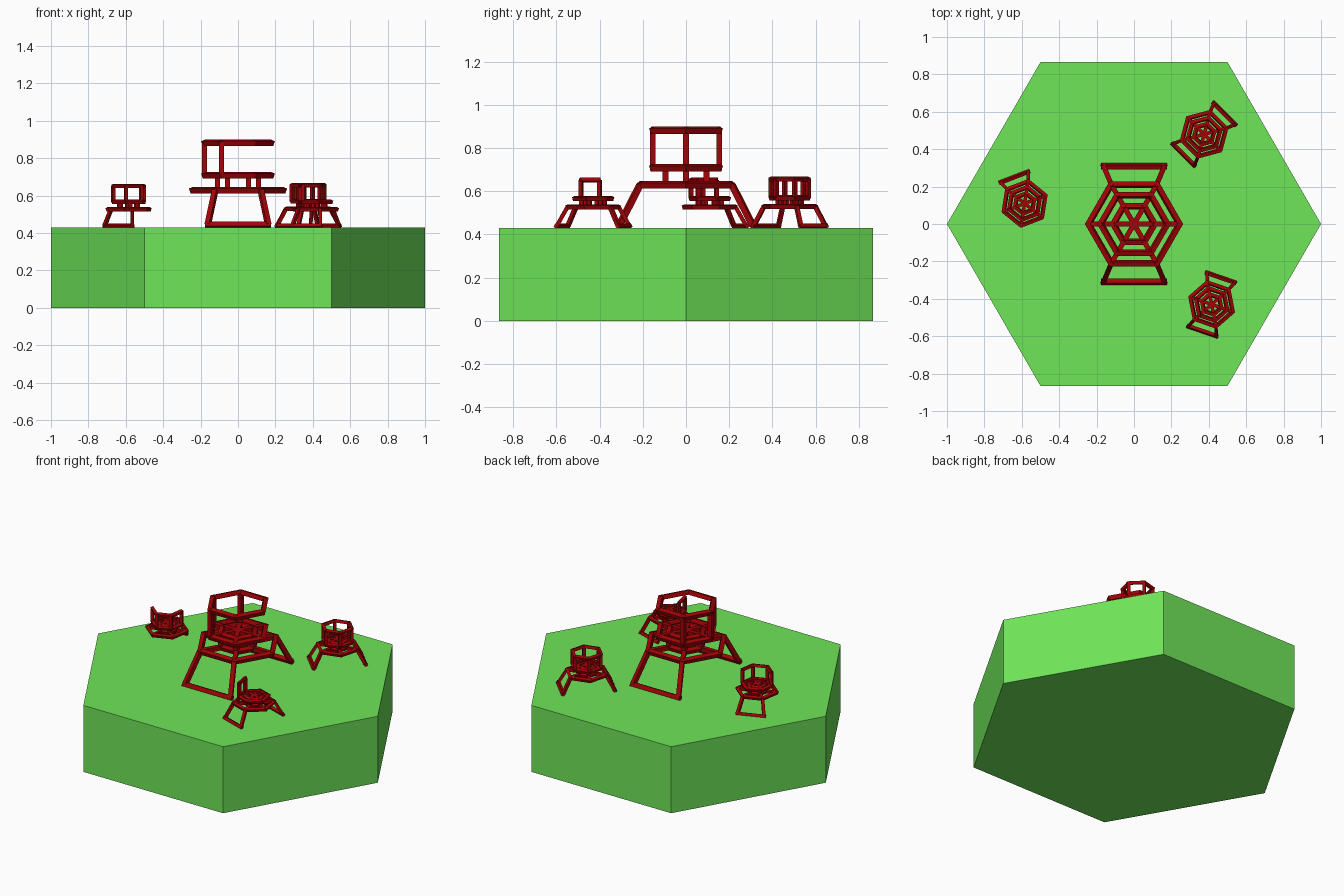
import bpy, bmesh
from math import radians, cos, sin
from mathutils import Vector, Matrix

cube = bpy.data.objects.get("Cube")
if cube:
    bpy.data.objects.remove(cube, do_unlink=True)


def material(name, rgb):
    m = bpy.data.materials.new(name)
    m.use_nodes = True
    m.diffuse_color = (*rgb, 1)
    m.node_tree.nodes["Principled BSDF"].inputs["Base Color"].default_value = (*rgb, 1)
    return m


GREEN = material("grass green", (0.16, 0.79, 0.1))
RED = material("dark red", (0.36, 0.001, 0.002))
GROUND = 0.43


def finish(bm, name, mat):
    mesh = bpy.data.meshes.new(name)
    bm.to_mesh(mesh)
    bm.free()
    mesh.materials.append(mat)
    obj = bpy.data.objects.new(name, mesh)
    bpy.context.collection.objects.link(obj)
    return obj


def corner(i, r, z):
    a = radians(60 * i)
    return Vector((r * cos(a), r * sin(a), z))


def beam(bm, a, b, t, extend=0.0, roll=0):
    """Square bar from a to b, rolled about its length, overlapping at the ends."""
    d = b - a
    x = d.normalized()
    up = Vector((0, 0, 1)) if abs(x.z) < 0.95 else Vector((1, 0, 0))
    y = up.cross(x).normalized()
    rot = Matrix((x, y, x.cross(y))).transposed().to_4x4()
    rot = rot @ Matrix.Rotation(radians(roll), 4, "X")
    size = Matrix.Diagonal((d.length + 2 * extend * t, t, t, 1))
    bmesh.ops.create_cube(bm, size=1, matrix=Matrix.Translation((a + b) / 2) @ rot @ size)


def ring(bm, r, z, t, edges=range(6)):
    """Hexagon of bars whose outer sides lean inward at the bottom."""
    for i in edges:
        beam(bm, corner(i, r, z), corner(i + 1, r, z), t, 0.29, 20)


def spokes(bm, r, z, t):
    for i in range(3):
        beam(bm, corner(i, r, z), corner(i + 3, r, z), t)


def posts(bm, r, z0, z1, t, which=range(6)):
    for i in which:
        beam(bm, corner(i, r, z0), corner(i, r, z1), t)


def seat_frame(name, place, turn, scale, t, back_posts, back_edges, leg_sides):
    """Web-like seat on splayed legs, with a railing around part of it."""
    def part(label, build):
        bm = bmesh.new()
        build(bm)
        obj = finish(bm, f"{name}_{label}", RED)
        obj.location = (*place, GROUND)
        obj.rotation_euler.z = radians(turn)
        obj.scale = (scale,) * 3

    # Lower web
    def platform(bm):
        ring(bm, 0.243, 0.2, t)
        ring(bm, 0.11, 0.2, t)
        spokes(bm, 0.243, 0.2, t)

    # Upper web carried on short posts
    def seat(bm):
        posts(bm, 0.11, 0.2, 0.28, t)
        ring(bm, 0.11, 0.28, t)
        ring(bm, 0.178, 0.28, t)
        spokes(bm, 0.178, 0.28, t)

    def railing(bm):
        posts(bm, 0.178, 0.28, 0.453, t, back_posts)
        ring(bm, 0.178, 0.453, t, back_edges)

    # Splayed legs joined by a foot bar
    def legs(bm):
        for s in leg_sides:
            feet = [Vector((x, s * 0.308, t / 2)) for x in (s * 0.162, -s * 0.162)]
            for f in feet:
                top = Vector((0.122 if f.x > 0 else -0.122, s * 0.213, 0.2))
                beam(bm, top, f, t)
            beam(bm, feet[0], feet[1], t, 0.5, -25)

    for label, build in (("platform", platform), ("seat", seat),
                         ("railing", railing), ("legs", legs)):
        part(label, build)


# Hexagonal ground slab
bm = bmesh.new()
bottom = bm.faces.new([bm.verts.new(corner(i, 1, 0)) for i in range(6)])
top = bmesh.ops.extrude_face_region(bm, geom=[bottom])["geom"]
bmesh.ops.translate(bm, vec=(0, 0, GROUND),
                    verts=[v for v in top if isinstance(v, bmesh.types.BMVert)])
bmesh.ops.recalc_face_normals(bm, faces=bm.faces)
finish(bm, "ground_slab", GREEN)

# Large centre frame and three small ones around it
seat_frame("centre_frame", (0, 0), 0, 1, 0.027, (2, 3, 4), range(6), (-1, 1))
seat_frame("right_frame", (-0.585, 0.11), 21, 0.49, 0.037, (3, 4, 5, 6), (3, 4, 5), (1,))
seat_frame("back_frame", (0.375, 0.48), -45, 0.5, 0.037, range(6), range(6), (-1, 1))
seat_frame("front_frame", (0.415, -0.43), -19, 0.49, 0.037, (3, 4), (3,), (-1, 1))
